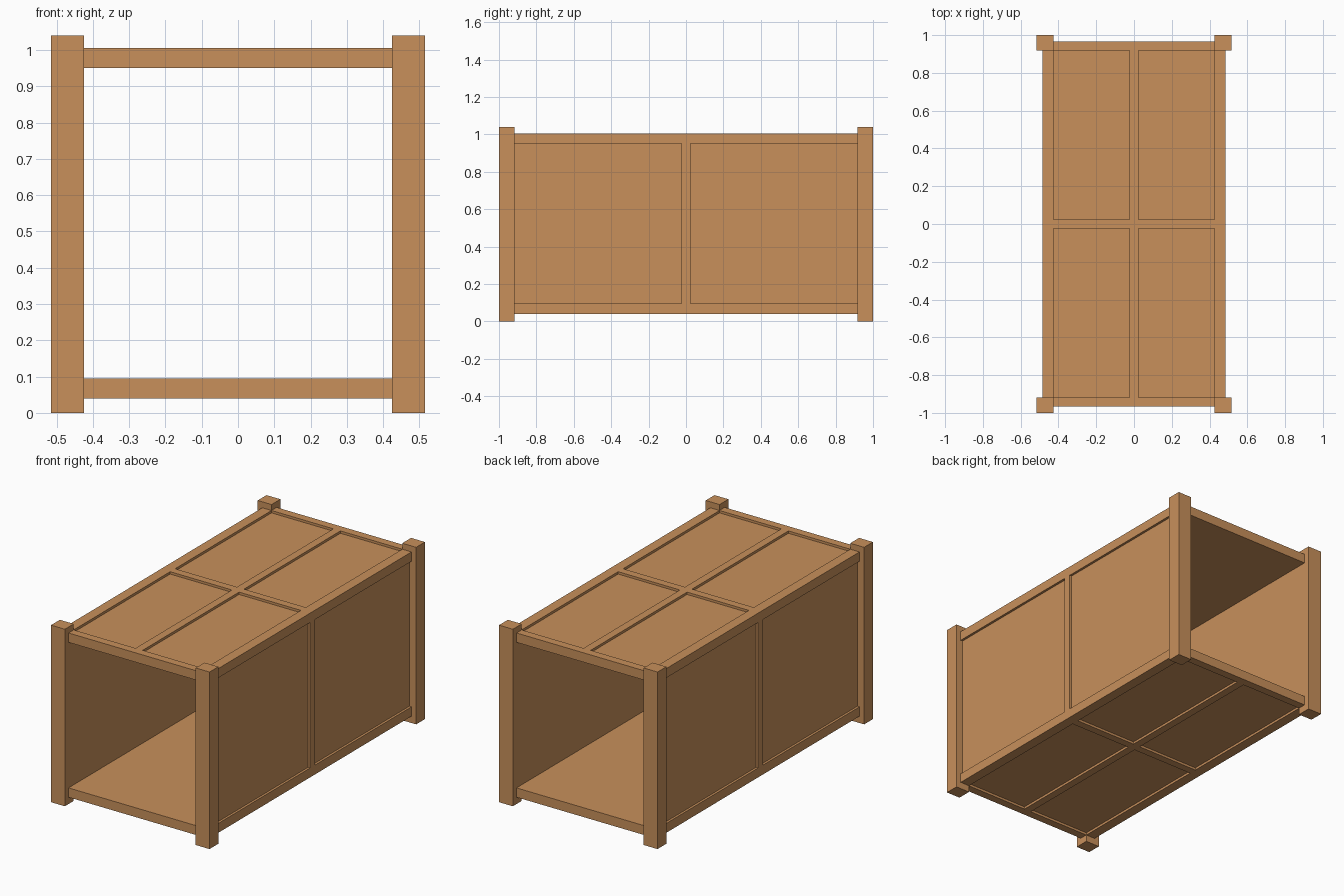
import bpy

if "Cube" in bpy.data.objects:
    bpy.data.objects.remove(bpy.data.objects["Cube"])

wood = bpy.data.materials.new("wood")
wood.diffuse_color = (0.58, 0.28, 0.105, 1)
wood.use_nodes = True
wood.node_tree.nodes["Principled BSDF"].inputs["Base Color"].default_value = wood.diffuse_color

XI, XO = 0.425, 0.485      # inner / outer face of the side frames
ZB, ZT = 0.04, 1.005       # underside / top of the frame
T = 0.055                  # rail thickness
YP, YR = 0.918, 0.966      # inner face of posts, outer face of end rails
S = 0.023                  # half width of the dividing strips
REC = 0.014                # panel recess depth


def box(name, x, y, z):
    """Box from (min, max) ranges along each axis."""
    bpy.ops.mesh.primitive_cube_add(
        size=1, location=[sum(r) / 2 for r in (x, y, z)])
    ob = bpy.context.object
    ob.name = name
    ob.scale = [r[1] - r[0] for r in (x, y, z)]
    bpy.ops.object.transform_apply(location=True, rotation=True, scale=True)
    ob.data.materials.append(wood)
    return ob


def span(s, a, b):
    """Range a..b, mirrored when s is -1."""
    return (a, b) if s > 0 else (-b, -a)


# Corner posts
for sx in (-1, 1):
    for sy in (-1, 1):
        box("corner_post", span(sx, XI, 0.515), span(sy, YP, 1.0), (0, 1.04))

# Top and floor: end rails, dividing strips and recessed panel
for name, z, zp in (("top", (ZT - T, ZT), (ZT - T, ZT - REC)),
                    ("floor", (ZB, ZB + T), (ZB + REC, ZB + T))):
    zs = (zp[1], z[1]) if name == "top" else (z[0], zp[0])
    box(name + "_panel", (-XI, XI), (-YP, YP), zp)
    box(name + "_long_strip", (-S, S), (-YP, YP), zs)
    for s in (-1, 1):
        box(name + "_end_rail", (-XI, XI), span(s, YP, YR), z)
        box(name + "_cross_strip", span(s, S, XI), (-S, S), zs)

# Sides: long rails, upright strip and recessed panel
for s in (-1, 1):
    box("side_panel", span(s, XI, XO - REC), (-YP, YP), (ZB + T, ZT - T))
    box("side_strip", span(s, XO - REC, XO), (-S, S), (ZB + T, ZT - T))
    for z in ((ZB, ZB + T), (ZT - T, ZT)):
        box("side_rail", span(s, XI, XO), (-YP, YP), z)
